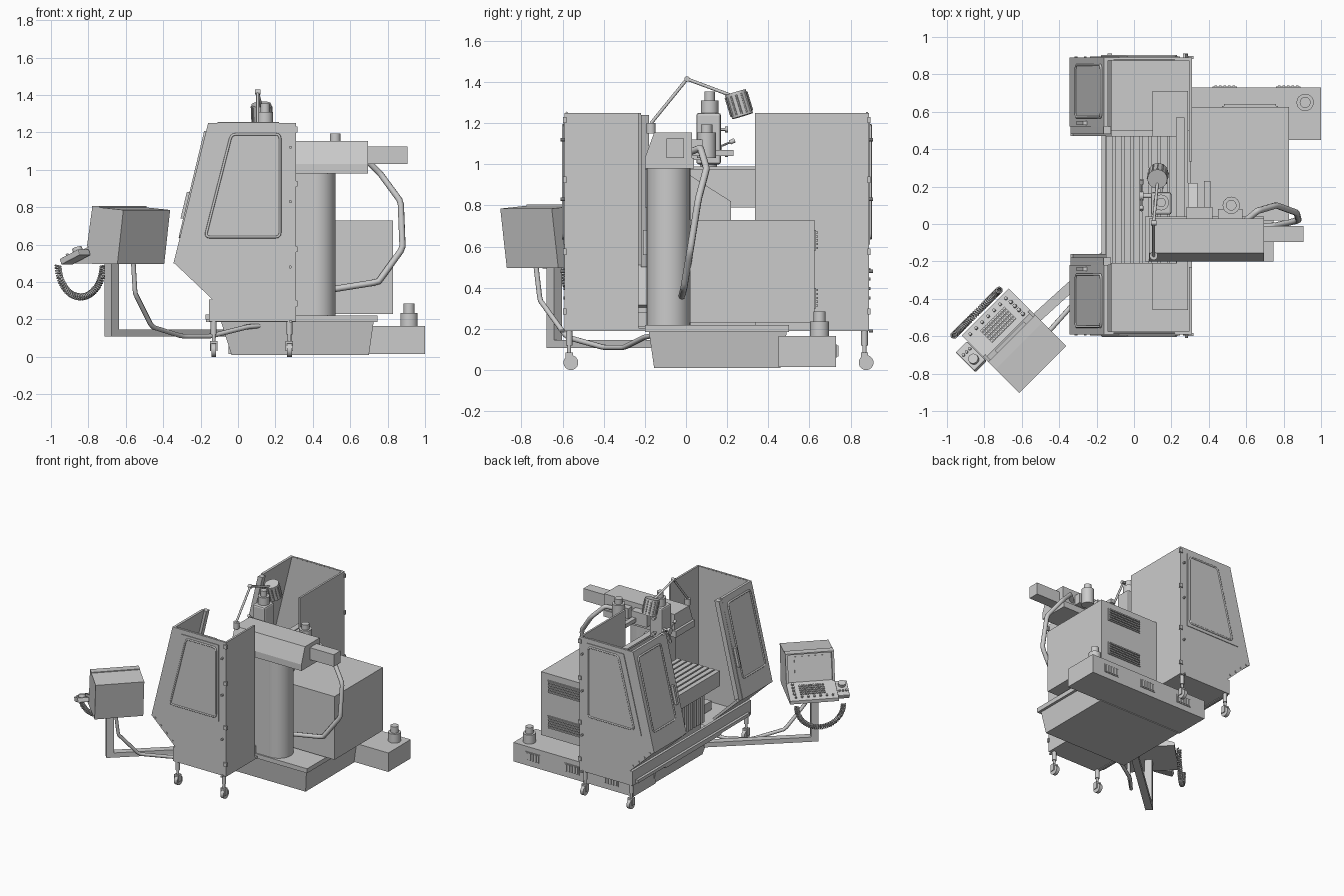
import bpy, bmesh, math
from mathutils import Vector, Matrix

if "Cube" in bpy.data.objects:
    bpy.data.objects.remove(bpy.data.objects["Cube"])

ID = Matrix.Identity(4)

def finish(name, bm, M=ID, bevel=0, smooth=False):
    bmesh.ops.recalc_face_normals(bm, faces=bm.faces)
    me = bpy.data.meshes.new(name)
    bm.to_mesh(me); bm.free()
    ob = bpy.data.objects.new(name, me)
    bpy.context.collection.objects.link(ob)
    ob.matrix_world = M
    if bevel:
        m = ob.modifiers.new("bevel", 'BEVEL'); m.width = bevel; m.segments = 2
    if smooth:
        bpy.ops.object.select_all(action='DESELECT')
        ob.select_set(True); bpy.context.view_layer.objects.active = ob
        bpy.ops.object.shade_smooth_by_angle(angle=math.radians(35))
    return ob

def prism(name, pts, axis, a, b, M=ID, bevel=0, smooth=False):
    put = {'x': lambda p, c: (c, p[0], p[1]), 'y': lambda p, c: (p[0], c, p[1]),
           'z': lambda p, c: (p[0], p[1], c)}[axis]
    bm = bmesh.new()
    A = [bm.verts.new(put(p, a)) for p in pts]
    B = [bm.verts.new(put(p, b)) for p in pts]
    bm.faces.new(A); bm.faces.new(B)
    for i in range(len(pts)):
        j = (i + 1) % len(pts)
        bm.faces.new((A[i], A[j], B[j], B[i]))
    return finish(name, bm, M, bevel, smooth)

def box(name, x0, x1, y0, y1, z0, z1, M=ID, bevel=0):
    return prism(name, [(x0, y0), (x1, y0), (x1, y1), (x0, y1)], 'z', z0, z1, M, bevel)

def cyl(name, p0, p1, r, r2=None, n=24, M=ID):
    p0, p1 = Vector(p0), Vector(p1)
    d = p1 - p0
    T = Matrix.Translation((p0 + p1) / 2) @ d.to_track_quat('Z', 'Y').to_matrix().to_4x4()
    bm = bmesh.new()
    bmesh.ops.create_cone(bm, cap_ends=True, segments=n, radius1=r,
                          radius2=r if r2 is None else r2, depth=d.length, matrix=T)
    return finish(name, bm, M, 0, True)

def tube(name, pts, r, curved=True, closed=False, M=ID, res=2):
    cu = bpy.data.curves.new(name, 'CURVE')
    cu.dimensions = '3D'; cu.bevel_depth = r; cu.bevel_resolution = res; cu.use_fill_caps = True
    if curved:
        s = cu.splines.new('NURBS'); s.use_endpoint_u = True; s.order_u = 4; s.resolution_u = 8
    else:
        s = cu.splines.new('POLY')
    s.points.add(len(pts) - 1)
    for q, p in zip(s.points, pts): q.co = (*p, 1)
    s.use_cyclic_u = closed
    ob = bpy.data.objects.new(name, cu)
    bpy.context.collection.objects.link(ob)
    ob.matrix_world = M
    bpy.ops.object.select_all(action='DESELECT')
    ob.select_set(True); bpy.context.view_layer.objects.active = ob
    bpy.ops.object.convert(target='MESH')

def rounded(pts, r=0.025):
    out = []
    for i, p in enumerate(pts):
        p = Vector(p); a = Vector(pts[i - 1]); b = Vector(pts[(i + 1) % len(pts)])
        s, e = p + (a - p).normalized() * r, p + (b - p).normalized() * r
        out += [s.lerp(p, t).lerp(p.lerp(e, t), t) for t in (0, .33, .67, 1)]
    return out

# Machine base, flange and coolant box
bm = bmesh.new()
lo = [bm.verts.new((x, y, 0.01)) for x, y in ((-.035, -.155), (.70, -.155), (.70, .46), (-.035, .46))]
hi = [bm.verts.new((x, y, 0.185)) for x, y in ((-.09, -.18), (.725, -.18), (.725, .49), (-.09, .49))]
bm.faces.new(lo); bm.faces.new(hi)
for i in range(4): bm.faces.new((lo[i], lo[i - 1], hi[i - 1], hi[i]))
finish("base", bm)
box("base_flange", -.17, .745, -.2, .5, .185, .22)
box("coolant_box", -.05, 1, .45, .73, .015, .165)
for x in (.08, .42, .76):
    box("coolant_vent", x, x + .13, .725, .735, .06, .125)
    for k in range(5):
        box("coolant_vent_slat", x + .01 + k * .024, x + .024 + k * .024, .73, .741, .065, .12)
cyl("pump_body", (.915, .65, .16), (.915, .65, .235), .046)
cyl("pump_cap", (.915, .65, .235), (.915, .65, .285), .029)

# Electrical cabinet with louvres
box("cabinet", .3, .83, .02, .625, .23, .73)
for z in (.3, .58):
    box("louvre_plate", .47, .77, .62, .632, z, z + .1)
    for k in range(5):
        box("louvre", .48, .76, .625, .642, z + .008 + k * .019, z + .018 + k * .019)

# Column and head
cyl("column_round", (.415, -.085, .21), (.415, -.085, 1.04), .106, n=40)
box("column_front", .22, .415, -.19, .02, .21, 1.03)
prism("column_gusset", [(0, .4), (.22, .4), (.22, .82), (.14, .87), (0, .96)], 'x', .29, .34)
box("rear_shield", .235, .26, -.2, .57, .79, .98)
box("shield_rail", .225, .27, -.2, .57, .975, .99)
box("head_slide", .06, .695, -.2, .04, .98, 1.03)
prism("head", [(-.2, 1.03), (.03, 1.03), (.03, 1.155), (-.155, 1.155)], 'x', .08, .695)
box("head_motor", .69, .905, -.095, -.01, 1.03, 1.125)
box("head_bracket", .28, .42, .03, .09, 1.02, 1.12)
box("bracket_arm", .375, .41, .08, .23, 1.04, 1.07)
box("pump_bracket", .45, .58, .03, .08, 1.04, 1.12)
cyl("side_motor", (.52, .1, 1.03), (.52, .1, 1.155), .046)
cyl("side_motor_cap", (.52, .1, 1.155), (.52, .1, 1.195), .028)
tube("head_hose", [(.6, .02, 1.06), (.66, .07, 1.08), (.76, .1, .98), (.87, .06, .83), (.88, .02, .58),
                   (.75, -.01, .4), (.5, -.02, .36)], .017)

# Spindle unit with quill, cap, knobs and hand wheel
box("spindle_block", .09, .2, .05, .17, 1.0, 1.25, bevel=.012)
cyl("spindle_nose", (.145, .11, 1.0), (.145, .11, .93), .042, .028)
cyl("tool", (.145, .11, .93), (.145, .11, .85), .01)
cyl("spindle_motor", (.145, .115, 1.25), (.145, .115, 1.31), .042)
cyl("spindle_cap", (.145, .115, 1.31), (.145, .115, 1.355), .025)
cyl("wheel_shaft", (.1, .15, 1.08), (.04, .15, 1.08), .012)
cyl("wheel_hub", (.05, .15, 1.08), (.03, .15, 1.08), .025)
for k in range(3):
    a = k * 2.094 + .4
    c = Vector((.04, .15, 1.08)); d = Vector((0, math.cos(a), math.sin(a)))
    cyl("wheel_spoke", c, c + d * .075, .005, n=10)
    cyl("wheel_grip", c + d * .07, c + d * .095, .011, n=12)
for z in (1.05, 1.17):
    cyl("clamp_pin", (.145, .16, z), (.145, .195, z), .007, n=12)
    cyl("clamp_knob", (.145, .19, z), (.145, .205, z), .014, n=12)

# Work lamp
J = [Vector(p) for p in ((.105, -.17, 1.15), (.105, -.17, 1.2), (.105, .005, 1.415), (.125, .22, 1.335))]
cyl("lamp_foot", J[0], J[1], .022)
for a, b in zip(J[1:], J[2:]): cyl("lamp_arm", a, b, .008, n=12)
cyl("lamp_joint", J[2] - Vector((.015, 0, 0)), J[2] + Vector((.015, 0, 0)), .013)
L0, L1 = Vector((.125, .24, 1.35)), Vector((.13, .275, 1.235))
cyl("lamp_shade", L0, L1, .053)
for k in range(12):
    a = k * math.tau / 12
    o = Vector((math.cos(a), math.sin(a) * .96, math.sin(a) * .28)) * .053
    cyl("lamp_rib", L0.lerp(L1, .1) + o, L0.lerp(L1, .9) + o, .005, n=6)

# Work table with T-slots, saddle and bellows
box("saddle", .1, .29, -.46, .71, .21, .28)
box("table_pedestal", -.06, .22, -.1, .38, .21, .56)
for k in range(10): box("bellows_fold", -.09, -.06, -.1 + k * .048, -.07 + k * .048, .3, .56)
box("table_bed", -.15, .23, -.21, .47, .56, .63)
for k in range(8): box("table_slat", -.15 + k * .0485, -.113 + k * .0485, -.21, .47, .63, .68)

# Splash enclosure: two mirrored bays on one tray
box("tray_floor", -.13, .31, -.59, .89, .19, .205)
box("tray_sill", -.155, -.135, -.59, .89, .19, .305)
box("tray_rail", -.175, -.155, -.55, .85, .2, .225)
wall = [(-.16, 1.25), (.31, 1.25), (.31, .19), (-.135, .19), (-.135, .305), (-.34, .5), (-.325, .58)]
window = [(-.035, 1.19), (.225, 1.19), (.225, .64), (-.175, .64)]
def slope(z): return -.34 + (z - .5) * .24
for side, y, w, sw, back in ((-1, -.59, .37, .43, .36), (1, .89, .37, .42, .555)):
    inn = -side
    prism("end_wall", wall, 'y', y, y + inn * .015)
    prism("window_plate", [(-.08, 1.215), (.245, 1.215), (.245, .61), (-.235, .61)], 'y', y, y + side * .005)
    prism("window_pane", [(p.x, p.y) for p in rounded([Vector(p) for p in window])], 'y', y, y + side * .008)
    tube("window_seal", [(p.x, y + side * .007, p.y) for p in rounded([Vector(p) for p in window])],
         .007, False, True)
    box("rear_wall", .295, .31, *sorted((y, y + inn * back)), .19, 1.25)
    prism("lower_front", [(-.34, .5), (-.135, .305), (-.12, .315), (-.325, .515)], 'y', y, y + inn * sw)
    # Sliding door on the sloping front
    prism("door", [(-.345, .5), (slope(1.25), 1.25), (slope(1.25) + .02, 1.25), (-.322, .5)], 'y', y, y + inn * w)
    loop = rounded([Vector((slope(z) - .004, y + inn * q, z))
                    for q, z in ((.04, 1.2), (.32, 1.2), (.32, .64), (.04, .64))])
    tube("door_seal", loop, .007, False, True)
    prism("door_edge", [(slope(.5), .5), (slope(1.24), 1.24), (slope(1.24) + .04, 1.24), (slope(.5) + .04, .5)],
          'y', y + inn * w, y + inn * (w + .04))
    prism("door_handle", [(slope(.74) - .025, .74), (slope(.88) - .025, .88), (slope(.88), .88), (slope(.74), .74)],
          'y', y + inn * .34, y + inn * .36)
    for z in (1.2, .91, .56, .27):
        box("hinge", .29, .318, y - .008, y + .008, z, z + .03)
        cyl("latch_pin", (.28, y, z - .08), (.28, y + side * .02, z - .08), .008, n=10)
    cyl("top_rod", (-.11, y + inn * .01, 1.25), (.22, y + inn * .01, 1.25), .006, n=10)
    for k in range(4):
        f = k / 3
        cyl("wall_screw", (-.31 + .15 * f, y, .49 - .14 * f), (-.31 + .15 * f, y + side * .006, .49 - .14 * f), .007, n=8)
    # Casters
    for x in (-.13, .275):
        cy = y + inn * .022
        cyl("caster_stem", (x, cy, .07), (x, cy, .2), .01, n=12)
        cyl("caster_collar", (x, cy, .12), (x, cy, .19), .016, n=12)
        for s in (-1, 1): box("caster_fork", x + s * .017 - .003, x + s * .017 + .003, cy - .018, cy + .018, .03, .08)
        box("caster_crown", x - .02, x + .02, cy - .018, cy + .018, .072, .085)
        cyl("caster_wheel", (x - .013, cy + .008, .036), (x + .013, cy + .008, .036), .036)

# Control pendant, built in its own turned frame (x across, y towards operator)
M = Matrix.Translation((-.488, -.778, 0)) @ Matrix.Rotation(math.radians(45), 4, 'Z')
prism("pendant_body", [(.045, .495), (0, .785), (.2, .8), (.26, .59), (.435, .525), (.435, .5)],
      'x', -.177, .177, M)
def face(u): return .2 + .06 * u, .8 - .21 * u
(a, b), (c, d) = face(.15), face(.8)
prism("screen", [(a, b), (c, d), (c + .006, d + .002), (a + .006, b + .002)], 'x', -.11, .11, M)
for s in (-1, 1):
    prism("screen_hood", [(.2, .8), (.26, .59), (.275, .59), (.235, .8)], 'x', s * .177, s * .16, M)
prism("screen_visor", [(.18, .797), (.18, .805), (.235, .805), (.235, .795)], 'x', -.177, .177, M)
K = M @ Matrix.Translation((0, .26, .59)) @ Matrix.Rotation(-.355, 4, 'X')
for r in range(5):
    for k in range(11):
        box("key", -.09 + k * .017, -.078 + k * .017, .035 + r * .02, .049 + r * .02, -.005, .008, K)
for k in range(7): cyl("button", (-.14 + k * .045, .155, -.003), (-.14 + k * .045, .155, .014), .008, n=12, M=K)
for k in range(4): cyl("dial", (.135, .025 + k * .032, 0), (.135, .025 + k * .032, .016), .01, n=12, M=K)
# Hand-held jog unit and coiled lead
box("jog_unit", -.265, -.18, .0, .15, -.05, -.015, K, bevel=.006)
cyl("jog_wheel", (-.222, .045, -.015), (-.222, .045, .008), .027, M=K)
for k in range(3): cyl("jog_button", (-.245 + k * .024, .105, -.015), (-.245 + k * .024, .105, -.004), .008, n=12, M=K)
coil = []
for i in range(401):
    f = i / 400
    t, h = math.pi * (1 + f), f * 40 * math.tau
    q = .17 + .015 * math.cos(h)
    coil.append((-.035 + q * math.cos(t), .465 + .015 * math.sin(h), .49 + q * math.sin(t)))
tube("coiled_lead", coil, .005, False, M=M, res=1)

# Pendant support arm and cable
box("arm_post", -.027, .027, -.027, .027, .11, .5, Matrix.Translation((-.675, -.64, 0)) @ Matrix.Rotation(.735, 4, 'Z'))
box("arm_beam", -.027, .8, -.027, .027, .108, .145, Matrix.Translation((-.675, -.64, 0)) @ Matrix.Rotation(.735, 4, 'Z'))
tube("pendant_cable", [(-.56, -.73, .51), (-.55, -.71, .34), (-.46, -.58, .16), (-.3, -.4, .11),
                       (-.15, -.3, .11), (.05, -.2, .16), (.15, -.15, .17)], .013)
